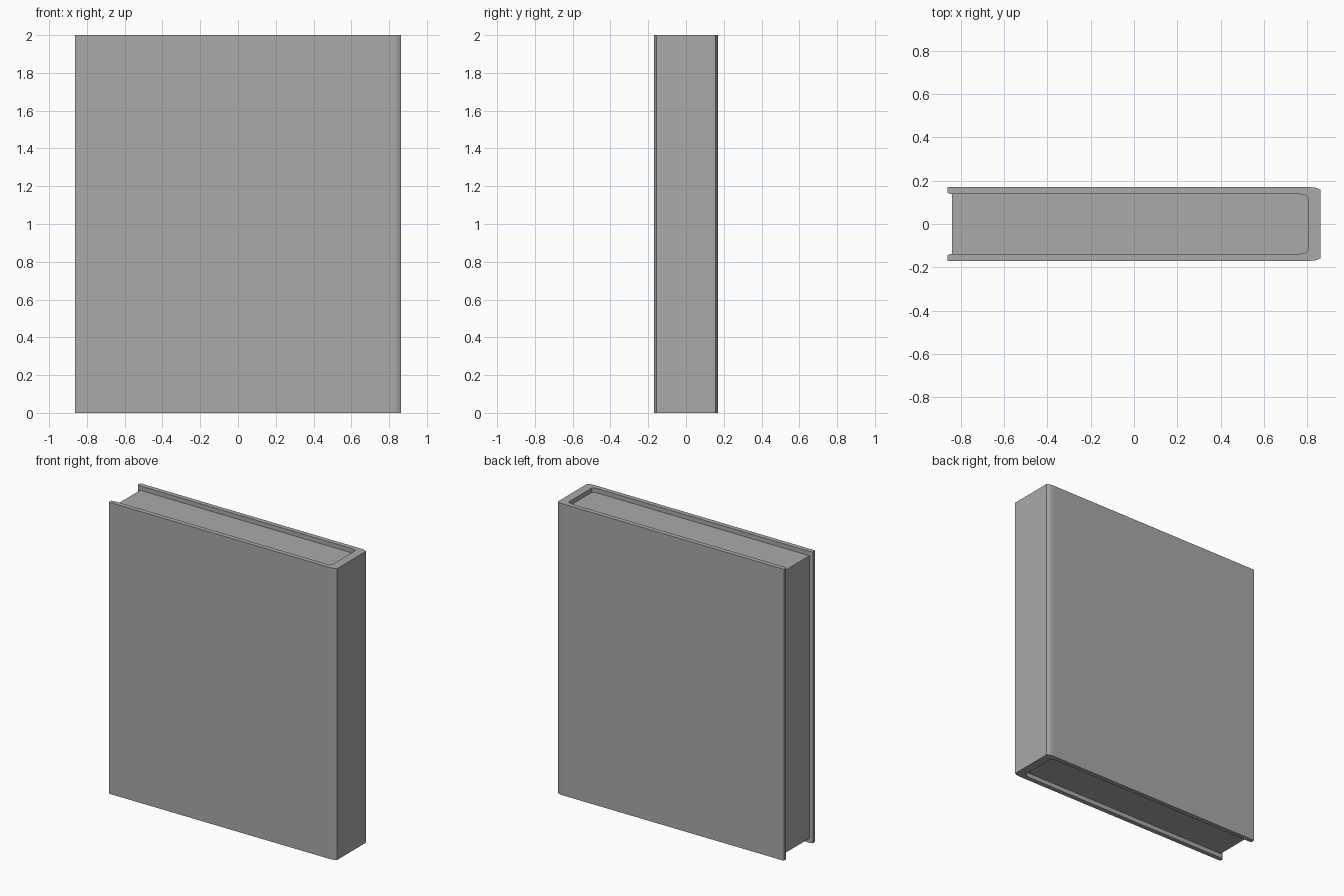
import bpy, bmesh

if "Cube" in bpy.data.objects:
    bpy.data.objects.remove(bpy.data.objects["Cube"])

grey = bpy.data.materials.new("mid_grey")
grey.diffuse_color = (0.4, 0.4, 0.4, 1)
grey.use_nodes = True
grey.node_tree.nodes["Principled BSDF"].inputs["Base Color"].default_value = grey.diffuse_color


def mirrored(half):
    """Close a half outline (y > 0) with its reflection across y = 0."""
    return half + [(x, -y) for x, y in reversed(half)]


def extrude_outline(name, outline, z0, z1):
    """Make a solid by extruding an XY outline from z0 to z1."""
    bm = bmesh.new()
    face = bm.faces.new([bm.verts.new((x, y, z0)) for x, y in outline])
    top = bmesh.ops.extrude_face_region(bm, geom=[face])["geom"]
    verts = [v for v in top if isinstance(v, bmesh.types.BMVert)]
    bmesh.ops.translate(bm, verts=verts, vec=(0, 0, z1 - z0))
    bmesh.ops.recalc_face_normals(bm, faces=bm.faces)
    mesh = bpy.data.meshes.new(name)
    bm.to_mesh(mesh)
    bm.free()
    mesh.materials.append(grey)
    obj = bpy.data.objects.new(name, mesh)
    bpy.context.collection.objects.link(obj)
    return obj


# Inner spine corner, shared by the cover and the page block
inner_corner = [(0.757, 0.138), (0.78, 0.136), (0.795, 0.131), (0.803, 0.122)]

# Cover: two boards joined by a spine with softened corners
outer = [(-0.862, 0.144), (-0.862, 0.17), (0.81, 0.17), (0.828, 0.169),
         (0.845, 0.166), (0.862, 0.157)]
inside = [(x, -y) for x, y in reversed(inner_corner)] + [(-0.84, -0.138), (-0.853, -0.14)]
inside_upper = [(x, -y) for x, y in reversed(inside)]
extrude_outline("cover", mirrored(outer) + inside[::-1] + inside_upper[::-1], 0, 2)

# Page block: recessed at head, foot and fore edge
extrude_outline("pages", mirrored([(-0.84, 0.138)] + inner_corner), 0.03, 1.97)
